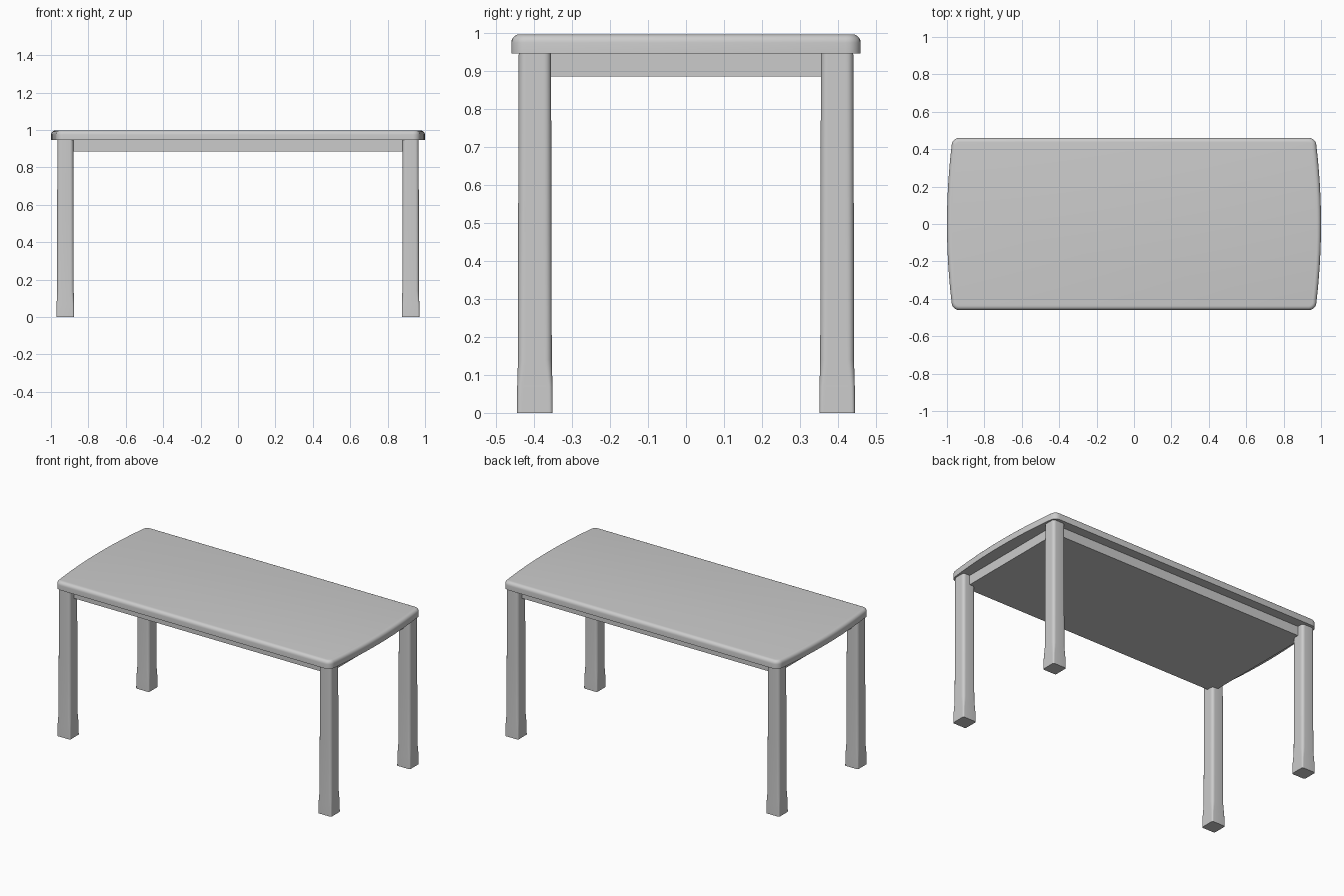
import bpy, bmesh
from math import cos, sin, pi, radians

if "Cube" in bpy.data.objects:
    bpy.data.objects.remove(bpy.data.objects["Cube"])


def loft(name, rings):
    """Skin a stack of equal-sized rings and cap both ends."""
    bm = bmesh.new()
    loops = [[bm.verts.new(p) for p in ring] for ring in rings]
    n = len(loops[0])
    for a, b in zip(loops, loops[1:]):
        for i in range(n):
            j = (i + 1) % n
            bm.faces.new((a[i], a[j], b[j], b[i]))
    bm.faces.new(loops[0][::-1])
    bm.faces.new(loops[-1])
    bmesh.ops.recalc_face_normals(bm, faces=bm.faces)
    mesh = bpy.data.meshes.new(name)
    bm.to_mesh(mesh)
    bm.free()
    ob = bpy.data.objects.new(name, mesh)
    bpy.context.collection.objects.link(ob)
    bpy.ops.object.select_all(action='DESELECT')
    ob.select_set(True)
    bpy.context.view_layer.objects.active = ob
    bpy.ops.object.shade_smooth_by_angle(angle=radians(35))
    return ob


def rounded_rect(cx, cy, z, hx, hy, r, bulge=0.0, seg=6):
    """Rounded rectangle whose short ends may bow outwards by bulge."""
    pts = []
    for k, (sx, sy) in enumerate([(1, 1), (-1, 1), (-1, -1), (1, -1)]):
        for i in range(seg + 1):
            a = (k + i / seg) * pi / 2
            pts.append((sx * (hx - bulge - r) + r * cos(a), sy * (hy - r) + r * sin(a)))
        if k in (1, 3):  # extra points along the bowed end
            s = -1 if k == 1 else 1
            for i in range(1, 12):
                t = i / 6 - 1
                pts.append((s * (hx - bulge * t * t), s * t * (hy - r)))
    return [(cx + x, cy + y, z) for x, y in pts]


# Tabletop: bowed ends and a rounded upper edge
R = 0.022
TOP, BOTTOM = 0.997, 0.946
rings = [rounded_rect(0, 0, BOTTOM, 1.0, 0.46, 0.04, 0.025)]
for i in range(6):
    a = i / 5 * pi / 2
    inset = R * (1 - cos(a))
    rings.append(rounded_rect(0, 0, TOP - R + R * sin(a),
                              1.0 - inset, 0.46 - inset, 0.04 - inset, 0.025))
loft("tabletop", rings)

# Apron: closed box set between the legs
bpy.ops.mesh.primitive_cube_add(size=1, location=(0, 0, (0.886 + BOTTOM) / 2))
apron = bpy.context.object
apron.name = "apron"
apron.scale = (1.84, 0.80, BOTTOM - 0.886)

# Legs: soft square posts, slightly wider at the foot
leg_levels = [(0, 0.047, 0.009), (0.07, 0.0465, 0.010), (0.14, 0.0445, 0.017),
              (0.5, 0.044, 0.018), (BOTTOM, 0.0425, 0.018)]
for yname, sy in (("front", -1), ("back", 1)):
    for xname, sx in (("left", -1), ("right", 1)):
        loft(f"{yname}_{xname}_leg",
             [rounded_rect(sx * 0.923, sy * 0.398, z, h, h, r) for z, h, r in leg_levels])
